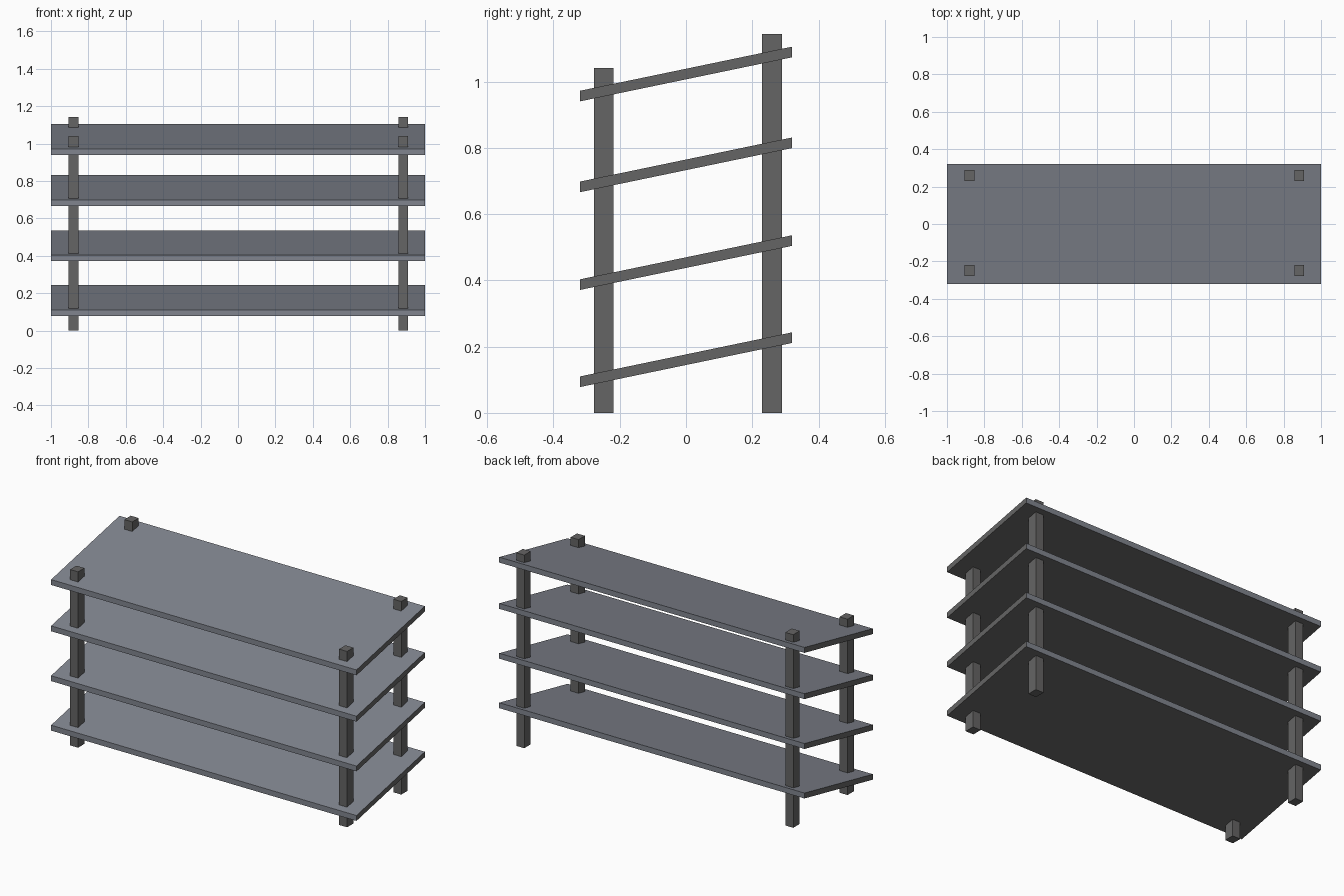
import bpy, bmesh

if "Cube" in bpy.data.objects:
    bpy.data.objects.remove(bpy.data.objects["Cube"])


def make_material(name, rgb):
    m = bpy.data.materials.new(name)
    m.diffuse_color = (*rgb, 1)
    m.use_nodes = True
    m.node_tree.nodes["Principled BSDF"].inputs["Base Color"].default_value = m.diffuse_color
    return m


slate = make_material("slate blue grey", (0.22, 0.235, 0.275))
charcoal = make_material("charcoal grey", (0.13, 0.129, 0.128))


def box(name, x, y, z, mats, slope=0.0):
    """Box from (min, max) ranges; slope lifts z along y."""
    bm = bmesh.new()
    bmesh.ops.create_cube(bm, size=1)
    for v in bm.verts:
        v.co = [r[0] + (r[1] - r[0]) * (c + 0.5) for r, c in zip((x, y, z), v.co)]
        v.co.z += slope * v.co.y
    bm.normal_update()
    # underside and end faces take the last material
    for f in bm.faces:
        if f.normal.z < -0.5 or abs(f.normal.x) > 0.5:
            f.material_index = len(mats) - 1
    me = bpy.data.meshes.new(name)
    bm.to_mesh(me)
    bm.free()
    for m in mats:
        me.materials.append(m)
    ob = bpy.data.objects.new(name, me)
    bpy.context.collection.objects.link(ob)


# Sloping shelves with vertical front and back edges
slope = 0.133 / 0.64
for i, front_z in enumerate((0.078, 0.371, 0.666, 0.940)):
    z = front_z + 0.32 * slope
    box(f"shelf_{i + 1}", (-1, 1), (-0.32, 0.32), (z, z + 0.032), [slate, charcoal], slope)

# Square posts, the rear pair taller
for side, x in (("left", (-0.905, -0.853)), ("right", (0.857, 0.909))):
    box(f"front_{side}_post", x, (-0.278, -0.219), (0, 1.041), [charcoal])
    box(f"rear_{side}_post", x, (0.229, 0.289), (0, 1.143), [charcoal])
